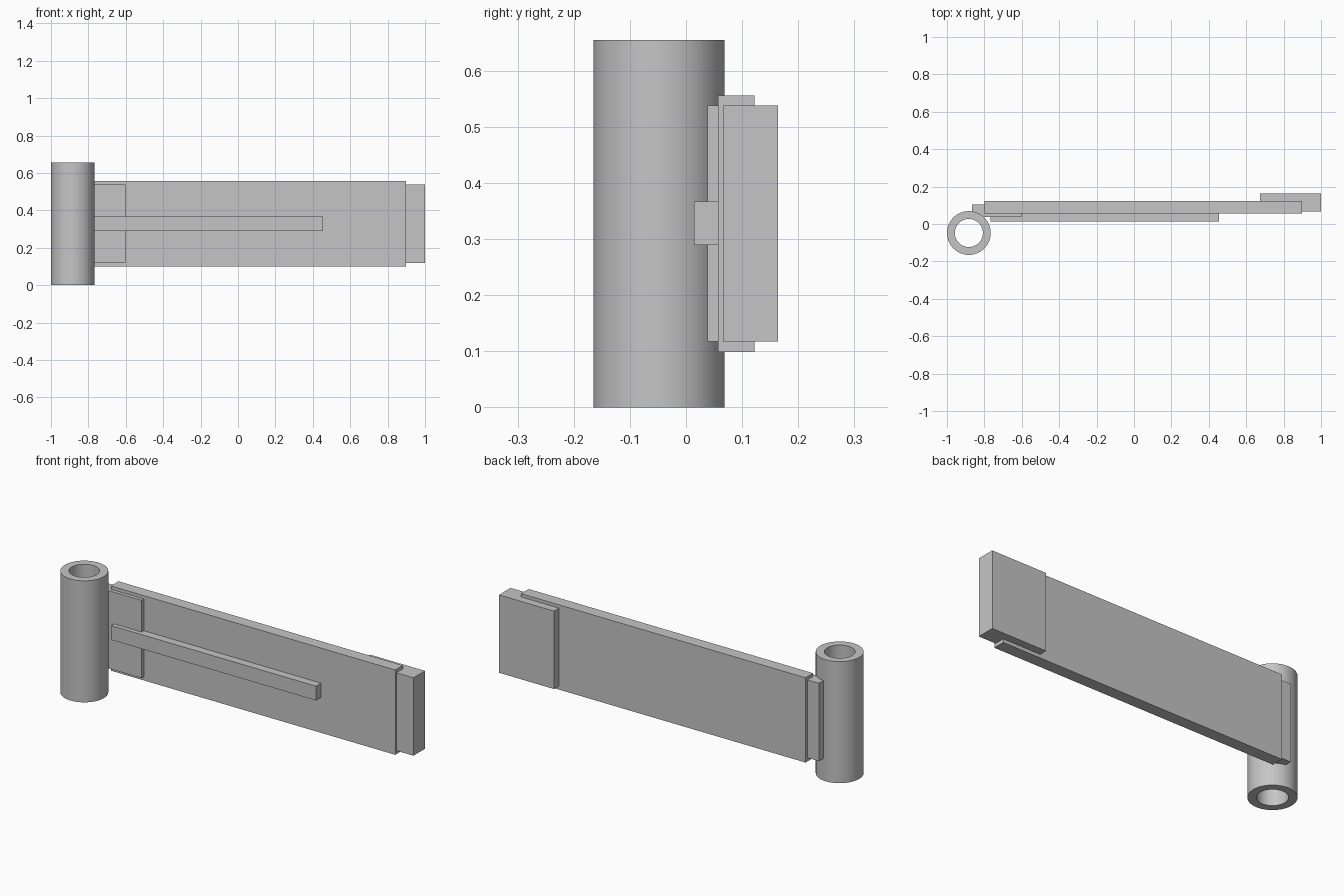
import bpy
import bmesh
import math

cube = bpy.data.objects.get("Cube")
if cube:
    bpy.data.objects.remove(cube, do_unlink=True)

# Single plain grey material
GREY = (0.56, 0.56, 0.56, 1)
grey = bpy.data.materials.new("plain grey")
grey.use_nodes = True
grey.diffuse_color = GREY
grey.node_tree.nodes["Principled BSDF"].inputs["Base Color"].default_value = GREY


def add_object(name, bm):
    bmesh.ops.recalc_face_normals(bm, faces=bm.faces)
    mesh = bpy.data.meshes.new(name)
    bm.to_mesh(mesh)
    bm.free()
    mesh.materials.append(grey)
    obj = bpy.data.objects.new(name, mesh)
    bpy.context.collection.objects.link(obj)
    return obj


def box(name, xs, ys, zs):
    """Box given by its extent along each axis."""
    bm = bmesh.new()
    bmesh.ops.create_cube(bm, size=1)
    for v in bm.verts:
        v.co = [(lo + hi) / 2 + c * (hi - lo)
                for c, (lo, hi) in zip(v.co, (xs, ys, zs))]
    return add_object(name, bm)


def tube(name, x, y, outer, inner, height, sides=64):
    """Open pipe: a rectangular wall section swept around the axis."""
    bm = bmesh.new()
    section = [(inner, 0), (outer, 0), (outer, height), (inner, height)]
    rings = []
    for i in range(sides):
        a = math.tau * i / sides
        rings.append([bm.verts.new((x + r * math.cos(a), y + r * math.sin(a), z))
                      for r, z in section])
    for i, ring in enumerate(rings):
        following = rings[(i + 1) % sides]
        for j in range(4):
            k = (j + 1) % 4
            bm.faces.new((ring[j], following[j], following[k], ring[k]))
    obj = add_object(name, bm)
    bpy.ops.object.select_all(action="DESELECT")
    obj.select_set(True)
    bpy.context.view_layer.objects.active = obj
    bpy.ops.object.shade_smooth_by_angle(angle=math.radians(30))
    return obj


# Pivot sleeve
tube("pivot_tube", -0.883, -0.048, 0.117, 0.075, 0.655)

# Arm and the plates fixed to it
box("main_arm", (-0.798, 0.898), (0.057, 0.122), (0.099, 0.556))
box("mounting_plate", (-0.866, -0.602), (0.038, 0.105), (0.118, 0.538))
box("stiffening_rib", (-0.766, 0.455), (0.014, 0.057), (0.290, 0.367))
box("end_block", (0.673, 1.0), (0.066, 0.164), (0.118, 0.538))
